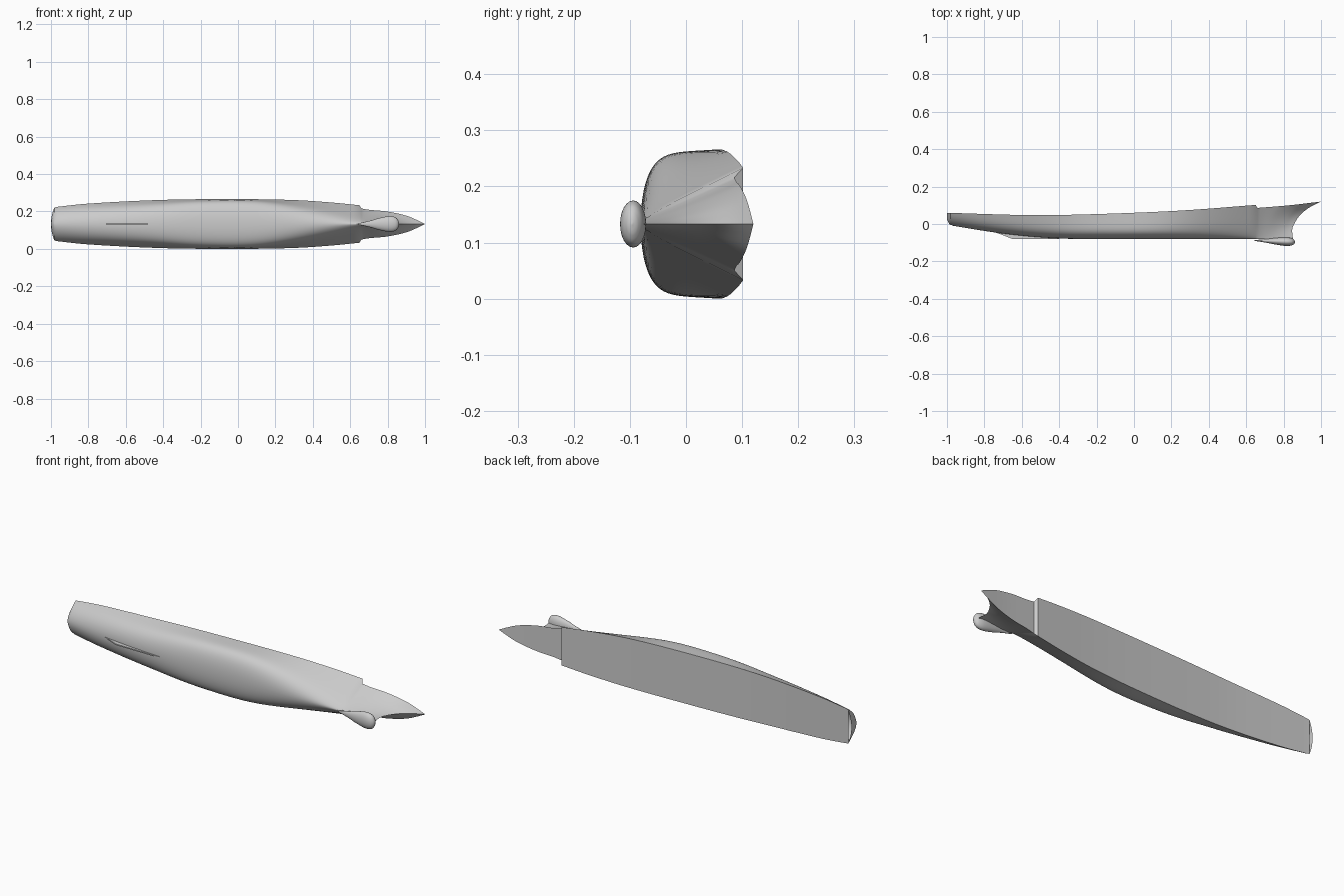
import bpy, bmesh, math

cube = bpy.data.objects.get("Cube")
if cube:
    bpy.data.objects.remove(cube)

grey = bpy.data.materials.new("hull grey")
grey.use_nodes = True
colour = (0.6, 0.6, 0.6, 1)
grey.diffuse_color = colour
grey.node_tree.nodes["Principled BSDF"].inputs["Base Color"].default_value = colour

MID = 0.133  # height of the ship's centreline, as it lies on its side


def curve(keys, x):
    """Smooth interpolation through (position, value) keys."""
    n = len(keys)
    x = min(max(x, keys[0][0]), keys[-1][0])
    i = next(k for k in range(n - 1) if x <= keys[k + 1][0])

    def slope(k):
        a, b = keys[max(k - 1, 0)], keys[min(k + 1, n - 1)]
        return (b[1] - a[1]) / (b[0] - a[0])
    (x0, v0), (x1, v1) = keys[i], keys[i + 1]
    h = x1 - x0
    t = (x - x0) / h
    return ((2*t**3 - 3*t*t + 1) * v0 + (t**3 - 2*t*t + t) * h * slope(i)
            + (3*t*t - 2*t**3) * v1 + (t**3 - t*t) * h * slope(i + 1))


def finish(name, bm, angle=35):
    bmesh.ops.remove_doubles(bm, verts=bm.verts, dist=0.0002)
    bmesh.ops.dissolve_degenerate(bm, edges=bm.edges, dist=0.0001)
    bmesh.ops.recalc_face_normals(bm, faces=bm.faces)
    mesh = bpy.data.meshes.new(name)
    bm.to_mesh(mesh)
    bm.free()
    mesh.materials.append(grey)
    ob = bpy.data.objects.new(name, mesh)
    ob.location.z = MID
    bpy.context.collection.objects.link(ob)
    bpy.ops.object.select_all(action="DESELECT")
    bpy.context.view_layer.objects.active = ob
    ob.select_set(True)
    bpy.ops.object.shade_smooth_by_angle(angle=math.radians(angle))
    return ob


def skin(bm, rows):
    """Quads over a grid of points."""
    grid = [[bm.verts.new(p) for p in row] for row in rows]
    for a, b in zip(grid, grid[1:]):
        for i in range(len(a) - 1):
            bm.faces.new((a[i], a[i + 1], b[i + 1], b[i]))


# Hull lines: half beam, sheer, keel, and how full the sections are
beam = [(-1, .088), (-.8, .109), (-.4, .129), (0, .133), (.3, .128), (.5, .115), (.65, .1)]
sheer = [(-1, .06), (-.6, .048), (-.4, .048), (0, .06), (.3, .075), (.65, .102)]
keel = [(-1, -.004), (-.8, -.037), (-.65, -.057), (-.5, -.071), (-.3, -.08), (.65, -.08)]
fullness = [(-1, .65), (-.5, .8), (-.2, 1), (.1, 1), (.4, .55), (.65, .12)]
bilge = [(-1, 2.5), (-.2, 6), (.65, 6)]

# Bow lines: half beam, sheer along the bow and stem position by height
bow_beam = [(0, .083), (.12, .076), (.4, .067), (.7, .045), (.9, .017), (1, 0)]
bow_sheer = [(0, .086), (.5, .1), (1, .12)]
stem = [(-.08, .85), (-.03, .846), (0, .856), (.05, .89), (.09, .94), (.12, 1)]

STEPS = 20
heights = [(i / STEPS) ** 1.7 for i in range(STEPS + 1)]


def hull_section(x):
    b, d, k = curve(beam, x), curve(sheer, x), curve(keel, x)
    w, p = curve(fullness, x), curve(bilge, x)
    row = []
    for t in heights:
        full = .9 * math.sqrt(1 - (1 - t) ** p) + .1 * t
        rake = .02 * (1 - t) + .018 * t if x == -1 else 0
        row.append((x + rake, k + (d - k) * t, b * (w * full + (1 - w) * t)))
    return row


def bow_section(s):
    row = []
    for t in heights:
        y = -.08 + (curve(bow_sheer, s) + .08) * t
        end = curve(stem, -.08 + .2 * t)
        half = curve(bow_beam, s) * t ** (1 + .5 * s) + .007 * (1 - t) * (1 - s)
        row.append((.66 + (end - .66) * s, y, max(half, 0)))
    return row


sections = [hull_section(-1 + 1.65 * i / 48) for i in range(49)]
sections += [bow_section(i / 18) for i in range(19)]

bm = bmesh.new()
for side in (1, -1):
    rows = [[(x, y, side * z) for x, y, z in r] for r in sections]
    for r in rows:
        if abs(r[0][2]) > 0:
            r.insert(0, (r[0][0], r[0][1], 0))
        else:
            r.insert(0, r[0])
    skin(bm, rows)
    # flat deck from each edge to the centreline
    skin(bm, [[r[-1], (r[-1][0], r[-1][1], 0)] for r in rows])
    # transom, bowed outwards at the centre
    skin(bm, [[(x - .018 * (1 - f * f) * min(1, abs(z) / .06), y, z * f)
               for f in (1, .75, .5, .25, 0)] for x, y, z in rows[0]])
finish("hull", bm)

# Bulb under the bow, pear shaped
bulb_keys = [(.645, .004), (.7, .016), (.76, .033), (.815, .042), (.845, .034), (.858, .016), (.861, .001)]
bm = bmesh.new()
rings = []
for i in range(29):
    x = .645 + .216 * math.sin(math.pi / 2 * i / 28)
    r = max(curve(bulb_keys, x), .0005)
    centre = -.088 - .008 * (x - .645) / .216
    rings.append([(x, centre + .55 * r * math.cos(a), r * math.sin(a))
                  for a in [2 * math.pi * j / 24 for j in range(25)]])
skin(bm, rings)
for end in (rings[0], rings[-1]):
    bm.faces.new([bm.verts.new(p) for p in end[:-1]])
finish("bow_bulb", bm, 60)

# Thin skeg under the stern
bm = bmesh.new()
outline = [(-.75, -.042), (-.7, -.06), (-.65, -.08), (-.4, -.08), (-.4, -.06), (-.6, -.045)]
face = bm.faces.new([bm.verts.new((x, y, -.003)) for x, y in outline])
out = bmesh.ops.extrude_face_region(bm, geom=[face])
bmesh.ops.translate(bm, vec=(0, 0, .006),
                    verts=[v for v in out["geom"] if isinstance(v, bmesh.types.BMVert)])
finish("stern_skeg", bm)
